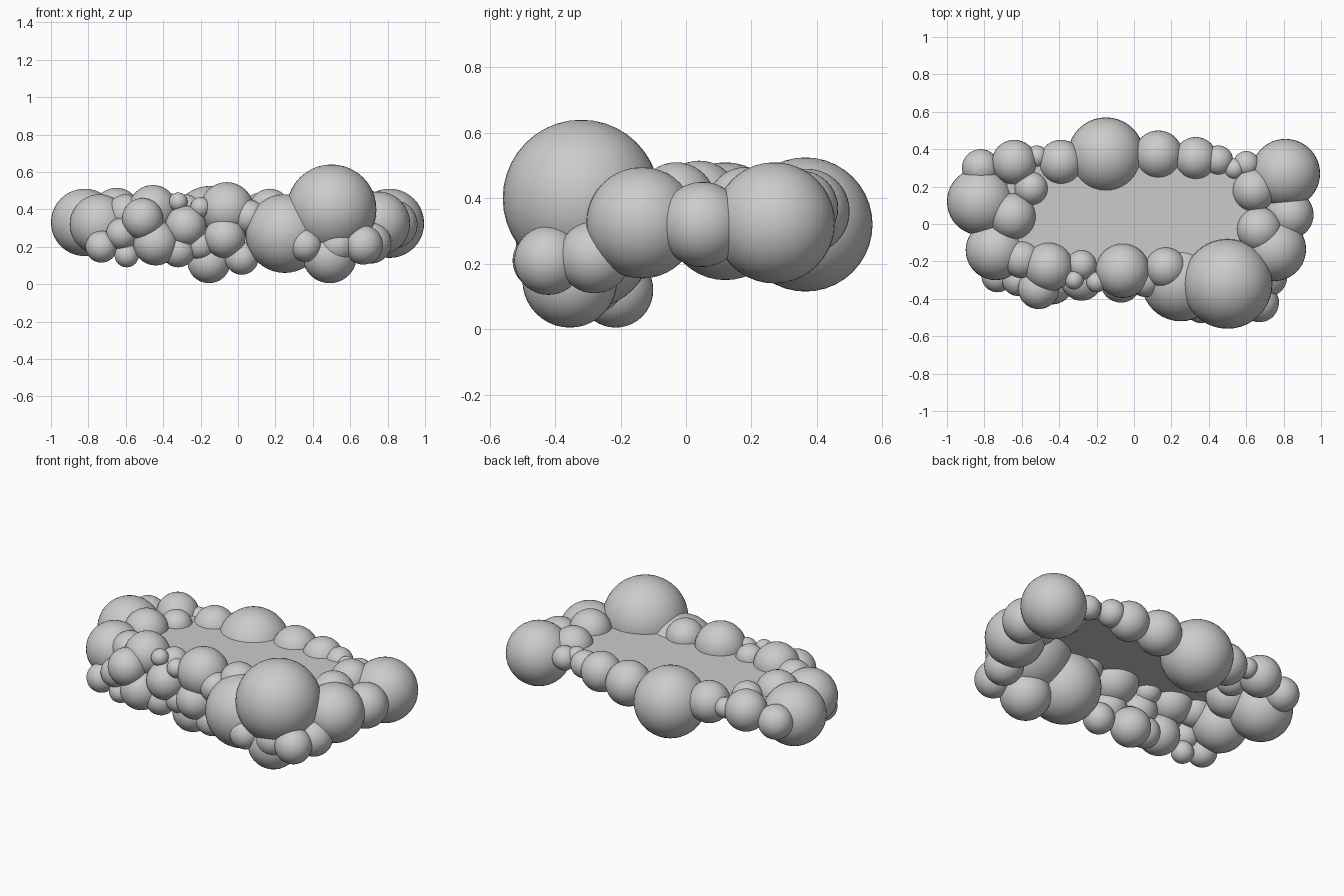
import bpy


def stones(name, data):
    """One smooth ball per (x, y, z, radius)."""
    for i, (x, y, z, r) in enumerate(data, 1):
        bpy.ops.mesh.primitive_uv_sphere_add(segments=40, ring_count=20, radius=r, location=(x, y, z))
        ob = bpy.context.object
        ob.name = f"{name}_{i:02d}"
        bpy.ops.object.shade_smooth()


# back rim
stones("back_stone", [
    (-.82, .30, .35, .10), (-.64, .33, .385, .12), (-.52, .36, .38, .06),
    (-.39, .33, .37, .12), (-.15, .365, .32, .205), (.13, .37, .36, .13),
    (.33, .35, .37, .115), (.45, .34, .38, .08), (.535, .295, .39, .055),
    (.60, .32, .37, .07),
])

# left and right ends
stones("end_stone", [
    (-.82, .12, .33, .18), (-.65, .04, .39, .125), (-.55, .19, .39, .09),
    (-.74, -.14, .32, .16), (.64, .18, .38, .115), (.81, .27, .325, .185),
    (.83, .05, .32, .13), (.67, -.03, .39, .12), (.75, -.135, .325, .17),
])

# front rim
stones("front_stone", [
    (-.60, -.19, .38, .10), (-.455, -.23, .40, .13), (-.28, -.22, .40, .08),
    (-.06, -.25, .40, .145), (.17, -.235, .40, .11), (.50, -.32, .40, .24),
    (-.32, -.30, .44, .05), (-.20, -.31, .41, .055), (.06, -.30, .36, .09),
])

# lower pile along the front
stones("lower_stone", [
    (.25, -.31, .27, .21), (.49, -.355, .15, .145), (.36, -.44, .21, .09),
    (.53, -.41, .21, .10), (.67, -.42, .21, .105), (.71, -.28, .22, .11),
    (-.155, -.215, .12, .115), (.02, -.28, .14, .09), (-.07, -.31, .25, .11),
    (-.28, -.30, .31, .11), (-.32, -.29, .18, .09), (-.44, -.31, .22, .12),
    (-.51, -.345, .35, .11), (-.62, -.30, .27, .085), (-.73, -.28, .20, .085),
    (-.595, -.29, .155, .065), (-.20, -.28, .21, .08),
])

# flat basin sheet held inside the ring
bpy.ops.mesh.primitive_cube_add(size=1, location=(0, .045, .40))
basin = bpy.context.object
basin.name = "basin_surface"
basin.scale = (1.36, .57, .016)
bpy.ops.object.transform_apply(location=False, rotation=False, scale=True)
